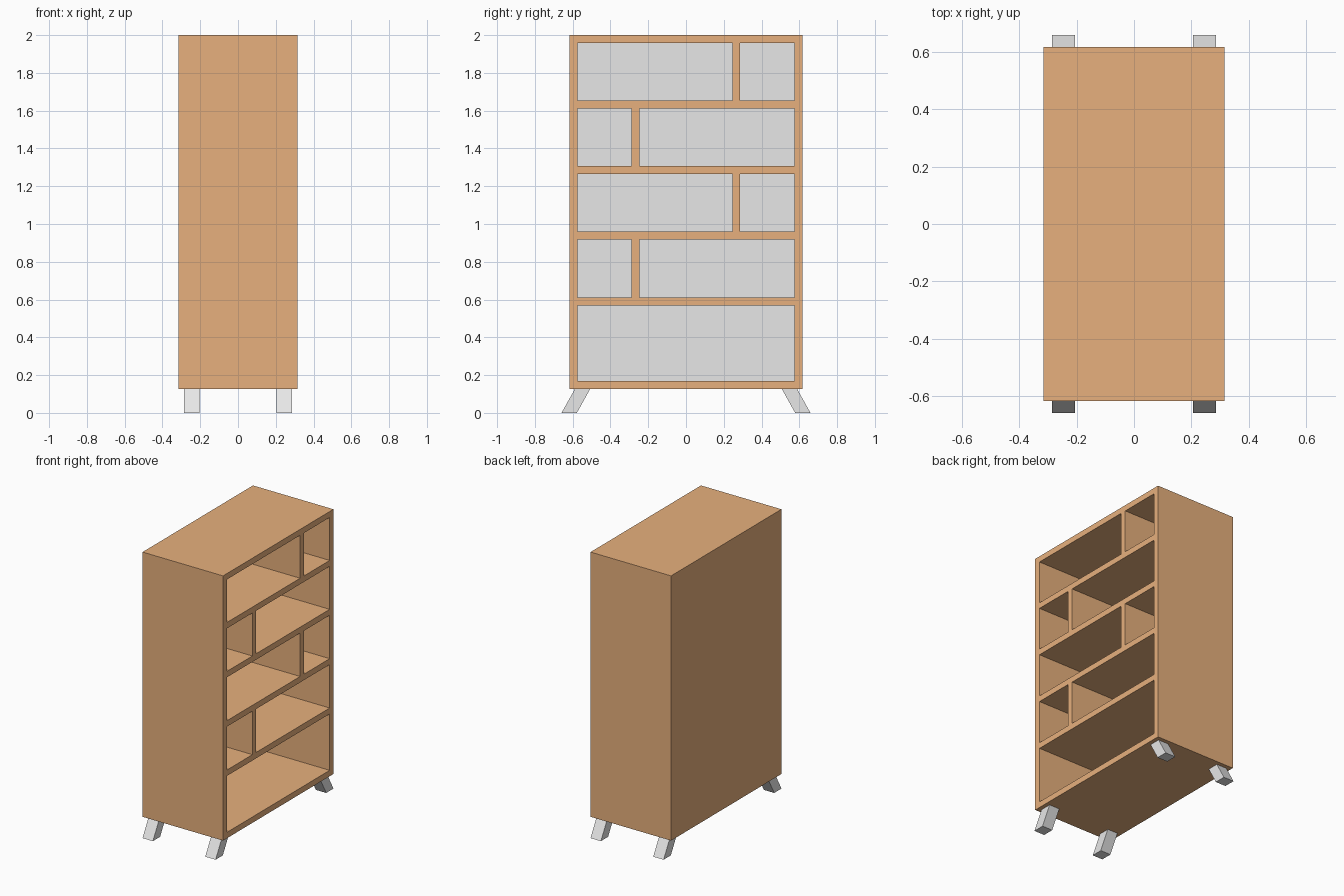
import bpy, bmesh
from mathutils import Vector

if "Cube" in bpy.data.objects:
    bpy.data.objects.remove(bpy.data.objects["Cube"])

def material(name, rgb):
    m = bpy.data.materials.new(name)
    m.diffuse_color = (*rgb, 1)
    m.use_nodes = True
    m.node_tree.nodes["Principled BSDF"].inputs["Base Color"].default_value = m.diffuse_color
    return m

wood = material("light wood", (0.8, 0.434, 0.205))
grey = material("pale grey", (0.8, 0.8, 0.8))

def add_box(bm, lo, hi):
    lo, hi = Vector(lo), Vector(hi)
    verts = bmesh.ops.create_cube(bm, size=1)["verts"]
    for v in verts:
        v.co = Vector(((lo[i] + hi[i]) / 2 + v.co[i] * (hi[i] - lo[i])) for i in range(3))
    return verts

def finish(bm, name, mats):
    me = bpy.data.meshes.new(name)
    bm.to_mesh(me)
    bm.free()
    for m in mats:
        me.materials.append(m)
    ob = bpy.data.objects.new(name, me)
    bpy.context.collection.objects.link(ob)
    return ob

HX, HY, BASE, TOP, T = 0.315, 0.617, 0.127, 2.0, 0.042
BACK = -HX + T

# Cabinet case: solid block
bm = bmesh.new()
add_box(bm, (-HX, -HY, BASE), (HX, HY, TOP))
case = finish(bm, "bookcase_body", [wood, grey])

# Compartments: (bottom, top, divider centre), open towards +x
rows = [(0.169, 0.568, None), (0.610, 0.917, -0.268), (0.959, 1.266, 0.266),
        (1.308, 1.612, -0.268), (1.654, 1.958, 0.266)]
bm = bmesh.new()
for z0, z1, div in rows:
    spans = [(-HY + T, HY - T)]
    if div is not None:
        spans = [(-HY + T, div - T / 2), (div + T / 2, HY - T)]
    for y0, y1 in spans:
        add_box(bm, (BACK, y0, z0), (HX + 0.1, y1, z1))
cutter = finish(bm, "compartment_cutter", [wood, grey])
cutter.hide_render = True

mod = case.modifiers.new("compartments", "BOOLEAN")
mod.operation = "DIFFERENCE"
mod.solver = "EXACT"
mod.object = cutter
bpy.context.view_layer.update()
mesh = bpy.data.meshes.new_from_object(case.evaluated_get(bpy.context.evaluated_depsgraph_get()))
case.modifiers.clear()
case.data = mesh
bpy.data.objects.remove(cutter)

# Inner back panels are grey, everything else wood
for p in mesh.polygons:
    p.material_index = int(p.normal.x > 0.9 and p.center.x < 0)

# Splayed legs, feet kicked outwards along y
for sy, end in ((-1, "front"), (1, "back")):
    for sx, side in ((-1, "left"), (1, "right")):
        bm = bmesh.new()
        ys = sorted((sy * 0.507, sy * 0.588))
        xs = sorted((sx * 0.205, sx * 0.286))
        for v in add_box(bm, (xs[0], ys[0], 0), (xs[1], ys[1], BASE)):
            if v.co.z < 0.01:
                v.co.y += sy * 0.071
        finish(bm, f"{end}_{side}_leg", [grey])
